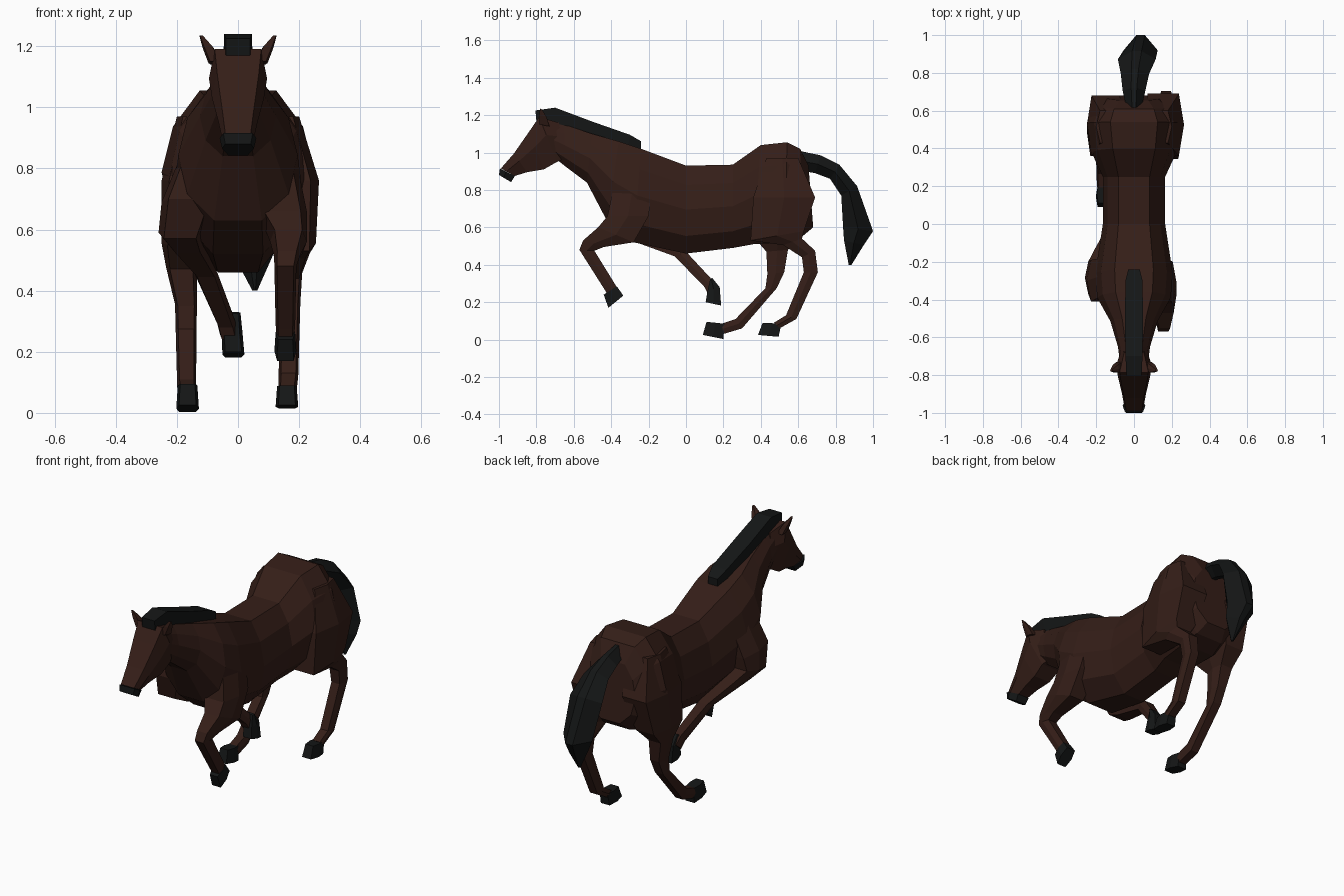
import bpy, bmesh


def material(name, rgb):
    m = bpy.data.materials.new(name)
    m.diffuse_color = (*rgb, 1)
    return m


BROWN = material("brown_coat", (0.035, 0.013, 0.009))
BLACK = material("black_hair_and_hoof", (0.007, 0.008, 0.008))

# Half cross-sections: (fraction of half width, fraction from first to second edge point)
BODY = [(0.5, 0), (0.85, 0.22), (1, 0.5), (0.85, 0.8), (0.4, 1)]
LIMB = [(0.75, 0), (1, 0.5), (0.75, 1)]
HEAD = [(0.8, 0), (1, 0.4), (0.6, 1)]
HAIR = [(0.25, 0), (1, 0.5), (0.25, 1)]
BOX = [(1, 0), (1, 1)]


def loft(name, mat, half, sections):
    """Each section: x centre, half width, y and z of one edge, y and z of the other."""
    ring = half + [(-u, t) for u, t in reversed(half)]
    n = len(ring)
    bm = bmesh.new()
    loops = []
    for xc, w, y1, z1, y2, z2 in sections:
        loops.append([bm.verts.new((xc + u * w, y1 + (y2 - y1) * t, z1 + (z2 - z1) * t))
                      for u, t in ring])
    for a, b in zip(loops, loops[1:]):
        for i in range(n):
            j = (i + 1) % n
            bm.faces.new((a[i], a[j], b[j], b[i]))
    bm.faces.new(loops[0])
    bm.faces.new(loops[-1])
    bmesh.ops.recalc_face_normals(bm, faces=bm.faces)
    me = bpy.data.meshes.new(name)
    bm.to_mesh(me)
    bm.free()
    me.materials.append(mat)
    ob = bpy.data.objects.new(name, me)
    bpy.context.collection.objects.link(ob)
    return ob


# Torso and neck, rump to throat
loft("torso_and_neck", BROWN, BODY, [
    (0, 0.15, 0.655, 0.93, 0.68, 0.60),
    (0, 0.21, 0.61, 1.02, 0.62, 0.55),
    (0, 0.25, 0.54, 1.055, 0.53, 0.52),
    (0, 0.225, 0.40, 1.04, 0.36, 0.51),
    (0, 0.165, 0.25, 0.935, 0.25, 0.49),
    (0, 0.165, 0.0, 0.93, 0.0, 0.46),
    (0, 0.205, -0.24, 1.02, -0.28, 0.52),
    (0, 0.195, -0.36, 1.06, -0.42, 0.63),
    (0, 0.125, -0.50, 1.10, -0.53, 0.84),
    (0, 0.085, -0.65, 1.15, -0.65, 0.93),
    (0, 0.075, -0.75, 1.18, -0.70, 0.97),
])

# Head and muzzle
loft("head", BROWN, HEAD, [
    (0, 0.065, -0.68, 1.16, -0.64, 0.97),
    (0, 0.095, -0.785, 1.19, -0.69, 0.95),
    (0, 0.085, -0.84, 1.11, -0.76, 0.91),
    (0, 0.065, -0.92, 0.995, -0.85, 0.895),
    (0, 0.052, -0.99, 0.915, -0.915, 0.875),
])
loft("muzzle", BLACK, HEAD, [
    (0, 0.06, -0.995, 0.915, -0.915, 0.875),
    (0, 0.052, -1.0, 0.88, -0.935, 0.842),
])

# Ears
for side, label in ((1, "right"), (-1, "left")):
    loft(f"ear_{label}", BROWN, LIMB, [
        (side * 0.075, 0.022, -0.785, 1.15, -0.73, 1.14),
        (side * 0.098, 0.018, -0.785, 1.20, -0.745, 1.19),
        (side * 0.12, 0.006, -0.78, 1.235, -0.77, 1.23),
    ])

# Mane
loft("mane", BLACK, BOX, [
    (0, 0.04, -0.805, 1.225, -0.80, 1.17),
    (0, 0.045, -0.70, 1.24, -0.69, 1.15),
    (0, 0.048, -0.50, 1.165, -0.50, 1.08),
    (0, 0.045, -0.30, 1.095, -0.31, 1.03),
    (0, 0.03, -0.24, 1.06, -0.24, 1.01),
])

# Tail
loft("tail", BLACK, HAIR, [
    (0, 0.04, 0.60, 1.01, 0.63, 0.90),
    (0, 0.06, 0.72, 0.985, 0.69, 0.89),
    (0.005, 0.075, 0.82, 0.935, 0.77, 0.86),
    (0.015, 0.10, 0.915, 0.82, 0.83, 0.77),
    (0.035, 0.09, 1.0, 0.58, 0.84, 0.60),
    (0.05, 0.065, 0.95, 0.505, 0.845, 0.53),
    (0.055, 0.008, 0.885, 0.40, 0.87, 0.40),
])

# Right front leg, folded forward
loft("right_front_leg", BROWN, LIMB, [
    (0.11, 0.08, -0.38, 0.85, -0.18, 0.82),
    (0.145, 0.08, -0.42, 0.66, -0.20, 0.66),
    (0.165, 0.06, -0.47, 0.60, -0.28, 0.52),
    (0.16, 0.042, -0.55, 0.53, -0.44, 0.495),
    (0.155, 0.036, -0.57, 0.48, -0.49, 0.475),
    (0.155, 0.032, -0.44, 0.275, -0.385, 0.305),
    (0.155, 0.03, -0.425, 0.25, -0.37, 0.28),
])
loft("right_front_hoof", BLACK, LIMB, [
    (0.155, 0.032, -0.44, 0.24, -0.37, 0.285),
    (0.155, 0.036, -0.415, 0.17, -0.335, 0.235),
])

# Left front leg, swept back under the belly
loft("left_front_leg", BROWN, LIMB, [
    (-0.11, 0.08, -0.38, 0.85, -0.18, 0.82),
    (-0.16, 0.09, -0.41, 0.70, -0.19, 0.68),
    (-0.19, 0.07, -0.37, 0.57, -0.20, 0.61),
    (-0.165, 0.055, -0.28, 0.525, -0.13, 0.56),
    (-0.105, 0.038, -0.06, 0.445, 0.0, 0.47),
    (-0.04, 0.03, 0.10, 0.28, 0.135, 0.325),
    (-0.03, 0.03, 0.12, 0.24, 0.165, 0.28),
])
loft("left_front_hoof", BLACK, LIMB, [
    (-0.022, 0.03, 0.13, 0.325, 0.14, 0.33),
    (-0.02, 0.034, 0.115, 0.26, 0.18, 0.28),
    (-0.015, 0.036, 0.105, 0.20, 0.188, 0.182),
])

# Right hind leg, trailing
loft("right_hind_leg", BROWN, LIMB, [
    (0.12, 0.08, 0.43, 0.97, 0.60, 0.97),
    (0.155, 0.11, 0.36, 0.76, 0.69, 0.76),
    (0.17, 0.085, 0.345, 0.53, 0.63, 0.58),
    (0.175, 0.06, 0.52, 0.505, 0.62, 0.54),
    (0.17, 0.04, 0.62, 0.44, 0.69, 0.475),
    (0.17, 0.034, 0.63, 0.36, 0.705, 0.36),
    (0.165, 0.032, 0.535, 0.13, 0.59, 0.11),
    (0.162, 0.03, 0.47, 0.09, 0.50, 0.06),
])
loft("right_hind_hoof", BLACK, LIMB, [
    (0.16, 0.032, 0.41, 0.09, 0.51, 0.085),
    (0.16, 0.037, 0.385, 0.025, 0.495, 0.015),
])

# Left hind leg, reaching under the body
loft("left_hind_leg", BROWN, LIMB, [
    (-0.12, 0.08, 0.43, 0.97, 0.60, 0.97),
    (-0.15, 0.10, 0.36, 0.76, 0.68, 0.76),
    (-0.175, 0.075, 0.36, 0.55, 0.62, 0.56),
    (-0.185, 0.05, 0.43, 0.47, 0.545, 0.48),
    (-0.17, 0.036, 0.435, 0.35, 0.525, 0.36),
    (-0.17, 0.034, 0.425, 0.275, 0.485, 0.275),
    (-0.168, 0.031, 0.265, 0.11, 0.30, 0.06),
    (-0.166, 0.03, 0.19, 0.085, 0.20, 0.03),
])
loft("left_hind_hoof", BLACK, LIMB, [
    (-0.165, 0.032, 0.11, 0.095, 0.205, 0.085),
    (-0.165, 0.037, 0.09, 0.025, 0.20, 0.003),
])
